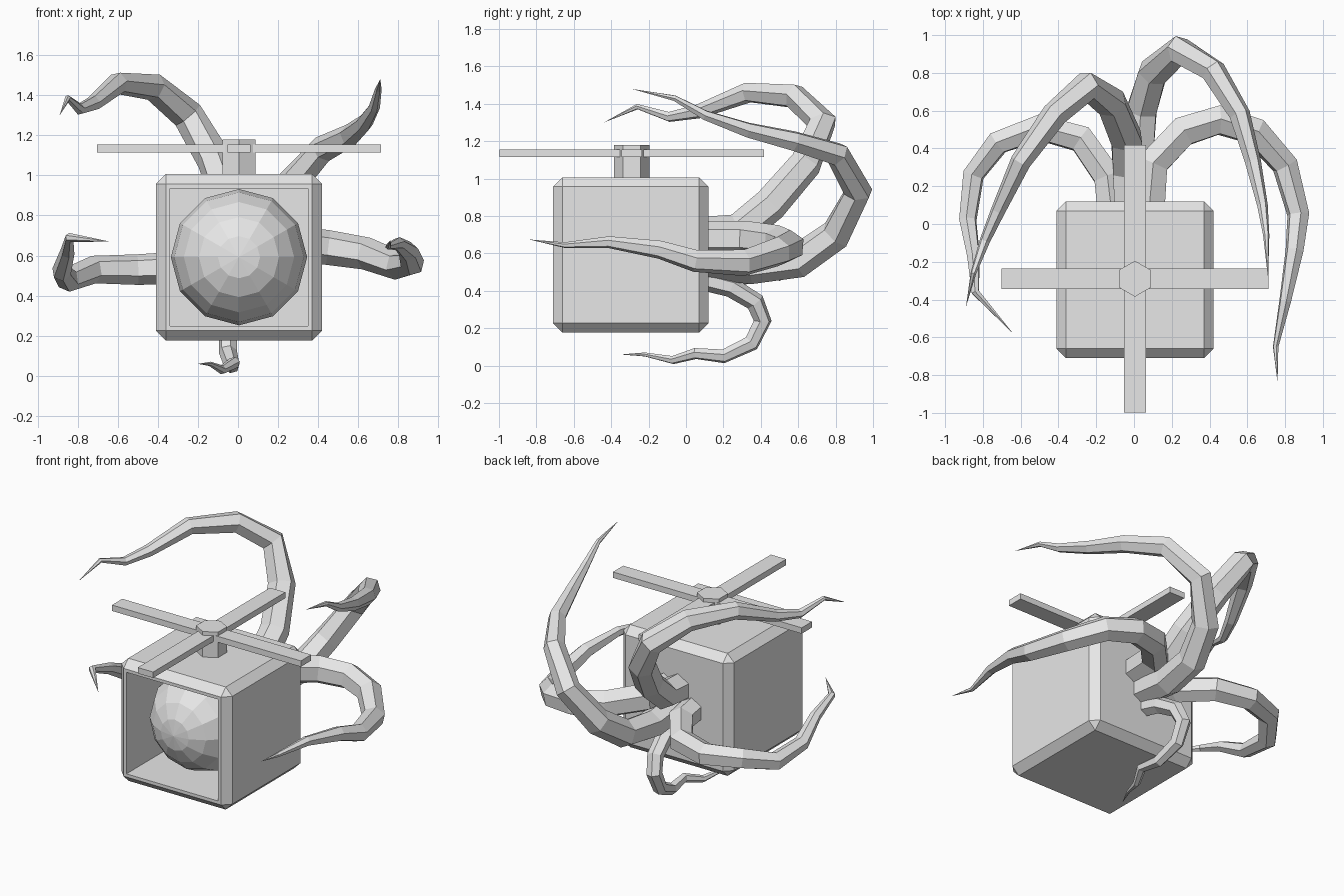
import bpy, bmesh, math
from mathutils import Vector, Matrix

cube = bpy.data.objects.get("Cube")
if cube:
    bpy.data.objects.remove(cube, do_unlink=True)

grey = bpy.data.materials.new("plain_grey")
grey.use_nodes = True
TONE = (0.8, 0.8, 0.8, 1)
grey.diffuse_color = TONE
grey.node_tree.nodes["Principled BSDF"].inputs["Base Color"].default_value = TONE


def finish(name, bm):
    bmesh.ops.recalc_face_normals(bm, faces=bm.faces)
    mesh = bpy.data.meshes.new(name)
    bm.to_mesh(mesh)
    bm.free()
    mesh.materials.append(grey)
    obj = bpy.data.objects.new(name, mesh)
    bpy.context.collection.objects.link(obj)
    return obj


def box(name, centre, size):
    bm = bmesh.new()
    bmesh.ops.create_cube(bm, size=1, matrix=Matrix.Translation(centre) @ Matrix.Diagonal((*size, 1)))
    return finish(name, bm)


def tentacle(name, points, radius, sides=6):
    """Tapered tube swept along a path, closing to a point."""
    bm = bmesh.new()
    pts = [Vector(p) for p in points]
    last = len(pts) - 1
    lengths = [0]
    for a, b in zip(pts, pts[1:]):
        lengths.append(lengths[-1] + (b - a).length)
    up, rings = Vector((0, 0, 1)), []
    for i in range(last):
        ahead = (pts[i + 1] - pts[i]).normalized()
        behind = (pts[i] - pts[i - 1]).normalized() if i else ahead
        along = (ahead + behind).normalized()
        up = (up - along * up.dot(along)).normalized()
        side = along.cross(up)
        r = radius * (1 - (lengths[i] / lengths[-1]) ** 2)
        turns = [math.tau * k / sides for k in range(sides)]
        rings.append([bm.verts.new(pts[i] + r * (math.cos(t) * up + math.sin(t) * side)) for t in turns])
    for low, high in zip(rings, rings[1:]):
        for k in range(sides):
            n = (k + 1) % sides
            bm.faces.new((low[k], low[n], high[n], high[k]))
    tip = bm.verts.new(pts[last])
    for k in range(sides):
        bm.faces.new((rings[-1][k], rings[-1][(k + 1) % sides], tip))
    bm.faces.new(rings[0])
    return finish(name, bm)


# Body: chamfered cube with a hollow front
MID = 0.005
bm = bmesh.new()
bmesh.ops.create_cube(bm, size=0.83, matrix=Matrix.Translation((MID, -0.295, 0.592)))
bmesh.ops.bevel(bm, geom=bm.edges[:], offset=0.05, segments=1, affect='EDGES')
front = min(bm.faces, key=lambda f: f.calc_center_median().y)
bmesh.ops.inset_region(bm, faces=[front], thickness=0.03)
walls = bmesh.ops.extrude_discrete_faces(bm, faces=[front])["faces"]
bmesh.ops.translate(bm, verts=walls[0].verts[:], vec=(0, 0.7, 0))
depth = [e for e in bm.edges if abs(e.verts[0].co.y - e.verts[1].co.y) > 0.69
         and abs(e.verts[0].co.x - MID) < 0.34]
depth = [e for e in depth if max(abs(v.co.z - 0.592) for v in e.verts) < 0.34]
bmesh.ops.bevel(bm, geom=depth, offset=0.08, segments=1, affect='EDGES')
finish("body", bm)

# Eyeball with its pole facing forward
bm = bmesh.new()
bmesh.ops.create_uvsphere(bm, u_segments=12, v_segments=10, radius=0.34,
                          matrix=Matrix.Translation((MID, -0.36, 0.592)) @ Matrix.Rotation(math.pi / 2, 4, 'X'))
finish("eyeball", bm)

# Rotor hub and crossed blades
bm = bmesh.new()
bmesh.ops.create_cone(bm, cap_ends=True, segments=6, radius1=0.095, radius2=0.095, depth=0.2,
                      matrix=Matrix.Translation((MID, -0.29, 1.08)))
finish("rotor_hub", bm)
box("rotor_blade_across", (MID, -0.29, 1.135), (1.415, 0.11, 0.04))
box("rotor_blade_along", (MID, -0.29, 1.135), (0.115, 1.415, 0.04))

# Tentacles growing from the back
tentacle("upper_right_tentacle", [
    (-.02, .08, .7), (-.03, .28, .72), (-.04, .45, .86), (-.12, .64, 1.08), (-.25, .73, 1.3), (-.42, .58, 1.44),
    (-.6, .33, 1.46), (-.72, .07, 1.36), (-.79, -.09, 1.33), (-.85, -.26, 1.385), (-.89, -.44, 1.3)], .095)
tentacle("upper_left_tentacle", [
    (.02, .08, .56), (.02, .35, .53), (.04, .6, .56), (.1, .8, .7), (.24, .92, .93), (.42, .81, 1.13),
    (.56, .58, 1.2), (.63, .33, 1.26), (.68, .1, 1.34), (.7, -.06, 1.43), (.71, -.29, 1.48)], .095)
tentacle("lower_right_tentacle", [
    (-.12, .08, .58), (-.14, .25, .57), (-.28, .45, .54), (-.5, .51, .53), (-.72, .43, .53),
    (-.85, .26, .48), (-.88, .02, .52), (-.85, -.17, .62), (-.84, -.36, .69), (-.64, -.58, .67)], .085)
tentacle("lower_left_tentacle", [
    (.08, .08, .68), (.1, .32, .68), (.26, .49, .66), (.45, .55, .64), (.64, .49, .61), (.8, .31, .55),
    (.87, .05, .56), (.85, -.14, .62), (.8, -.41, .66), (.75, -.65, .645), (.76, -.84, .675)], .095)
tentacle("bottom_tentacle", [
    (0, .08, .46), (-.01, .24, .42), (-.03, .37, .34), (-.05, .41, .24), (-.05, .35, .12), (-.03, .2, .05),
    (-.02, .05, .065), (-.08, -.07, .03), (-.14, -.22, .06), (-.2, -.35, .06)], .055)
